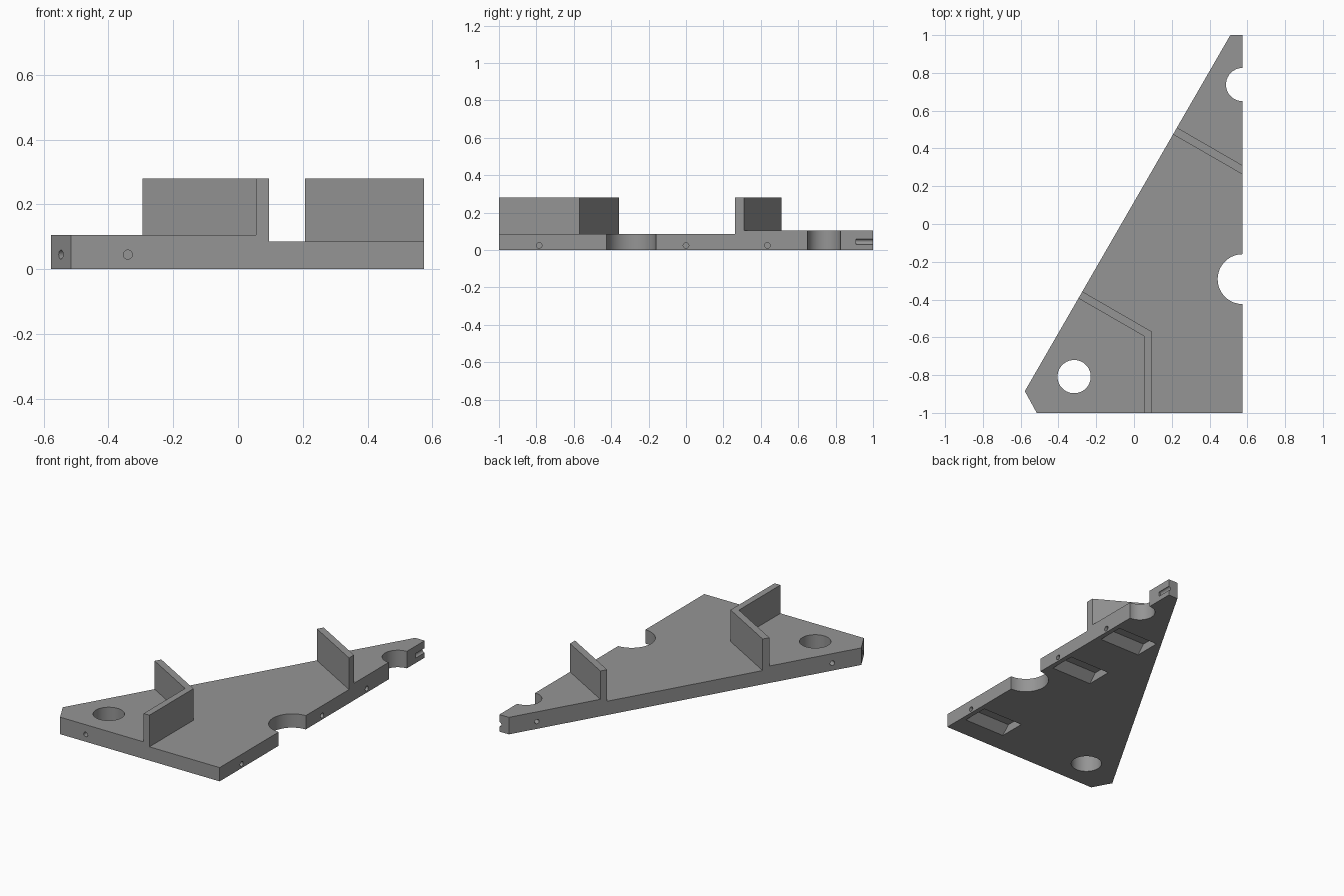
import bpy, bmesh, math
from mathutils import Vector

if "Cube" in bpy.data.objects:
    bpy.data.objects.remove(bpy.data.objects["Cube"])


def prism(name, pts, z0, z1):
    """Upright prism from a plan outline."""
    bm = bmesh.new()
    face = bm.faces.new([bm.verts.new((x, y, z0)) for x, y in pts])
    ext = bmesh.ops.extrude_face_region(bm, geom=[face])
    verts = [v for v in ext["geom"] if isinstance(v, bmesh.types.BMVert)]
    bmesh.ops.translate(bm, verts=verts, vec=(0, 0, z1 - z0))
    bmesh.ops.recalc_face_normals(bm, faces=bm.faces)
    return to_object(name, bm)


def to_object(name, bm):
    mesh = bpy.data.meshes.new(name)
    bm.to_mesh(mesh)
    bm.free()
    ob = bpy.data.objects.new(name, mesh)
    bpy.context.collection.objects.link(ob)
    return ob


def rod(name, center, axis, radius, length, sides=24):
    """Cylinder centred on a point and turned along an axis."""
    bm = bmesh.new()
    bmesh.ops.create_cone(bm, cap_ends=True, segments=sides, radius1=radius,
                          radius2=radius, depth=length)
    ob = to_object(name, bm)
    ob.rotation_mode = 'QUATERNION'
    ob.rotation_quaternion = Vector(axis).to_track_quat('Z', 'Y')
    ob.location = center
    return ob


def cut(target, cutter):
    cutter.hide_render = True
    bpy.context.view_layer.update()
    mod = target.modifiers.new("cut", 'BOOLEAN')
    mod.operation = 'DIFFERENCE'
    mod.solver = 'EXACT'
    mod.object = cutter
    bpy.context.view_layer.objects.active = target
    bpy.ops.object.modifier_apply(modifier=mod.name)
    bpy.data.objects.remove(cutter)


# Full-height wedge outline
bracket = prism("wedge_bracket", [(-0.515, -1), (0.575, -1), (0.575, 1),
                                  (0.51, 1), (-0.578, -0.885)], 0, 0.28)

# Lower the floors, leaving the angled wall and the far wall standing
cut(bracket, prism("middle_floor", [(0.095, -1.2), (0.095, -0.57), (-1, 0.062),
                                    (-1, 1.17), (1, 0.017), (1, -1.2)], 0.085, 0.5))
cut(bracket, prism("corner_floor", [(0.055, -1.2), (0.055, -0.595), (-1, 0.014),
                                    (-1, -1.2)], 0.105, 0.5))
cut(bracket, prism("tip_floor", [(1, 0.065), (1, 1.3), (-1, 1.3), (-1, 1.219)],
                   0.105, 0.5))

# Round hole and the two half-round notches
for x, y, r in [(-0.317, -0.808, 0.088), (0.575, -0.292, 0.132), (0.575, 0.738, 0.088)]:
    cut(bracket, rod("round_cutter", (x, y, 0.05), (0, 0, 1), r, 0.4, 64))

# Tapered pockets underneath, each reached by a pin hole in the right side
for y in (-0.785, 0.0, 0.435):
    bm = bmesh.new()
    rows = []
    for x in (0.265, 0.545):
        rows.append([bm.verts.new((x, y + dy, z)) for dy, z in
                     [(-0.093, -0.01), (0.093, -0.01), (0.033, 0.05), (-0.033, 0.05)]])
    bm.faces.new(rows[0])
    bm.faces.new(rows[1])
    for i in range(4):
        j = (i + 1) % 4
        bm.faces.new((rows[0][i], rows[0][j], rows[1][j], rows[1][i]))
    bmesh.ops.recalc_face_normals(bm, faces=bm.faces)
    cut(bracket, to_object("pocket_cutter", bm))
    cut(bracket, rod("side_pin", (0.56, y, 0.025), (1, 0, 0), 0.015, 0.1))

# Blind pin holes in the front, clipped corner, sloped side and tip
slope = (-0.866, 0.5, 0)
for x, y, axis in [(-0.34, -1, (0, -1, 0)), (-0.547, -0.942, (-0.877, -0.48, 0)),
                   (-0.489, -0.73, slope), (0.423, 0.85, slope),
                   (0.575, 1, (0, 1, 0))]:
    cut(bracket, rod("pin_cutter", (x, y, 0.045), axis, 0.014, 0.18))

# Grey finish and shading
grey = bpy.data.materials.new("mid_grey")
grey.diffuse_color = (0.3, 0.3, 0.3, 1)
grey.use_nodes = True
grey.node_tree.nodes["Principled BSDF"].inputs["Base Color"].default_value = grey.diffuse_color
bracket.data.materials.clear()
bracket.data.materials.append(grey)
for p in bracket.data.polygons:
    p.material_index = 0
bpy.ops.object.select_all(action='DESELECT')
bracket.select_set(True)
bpy.context.view_layer.objects.active = bracket
bpy.ops.object.shade_smooth_by_angle(angle=math.radians(30))
